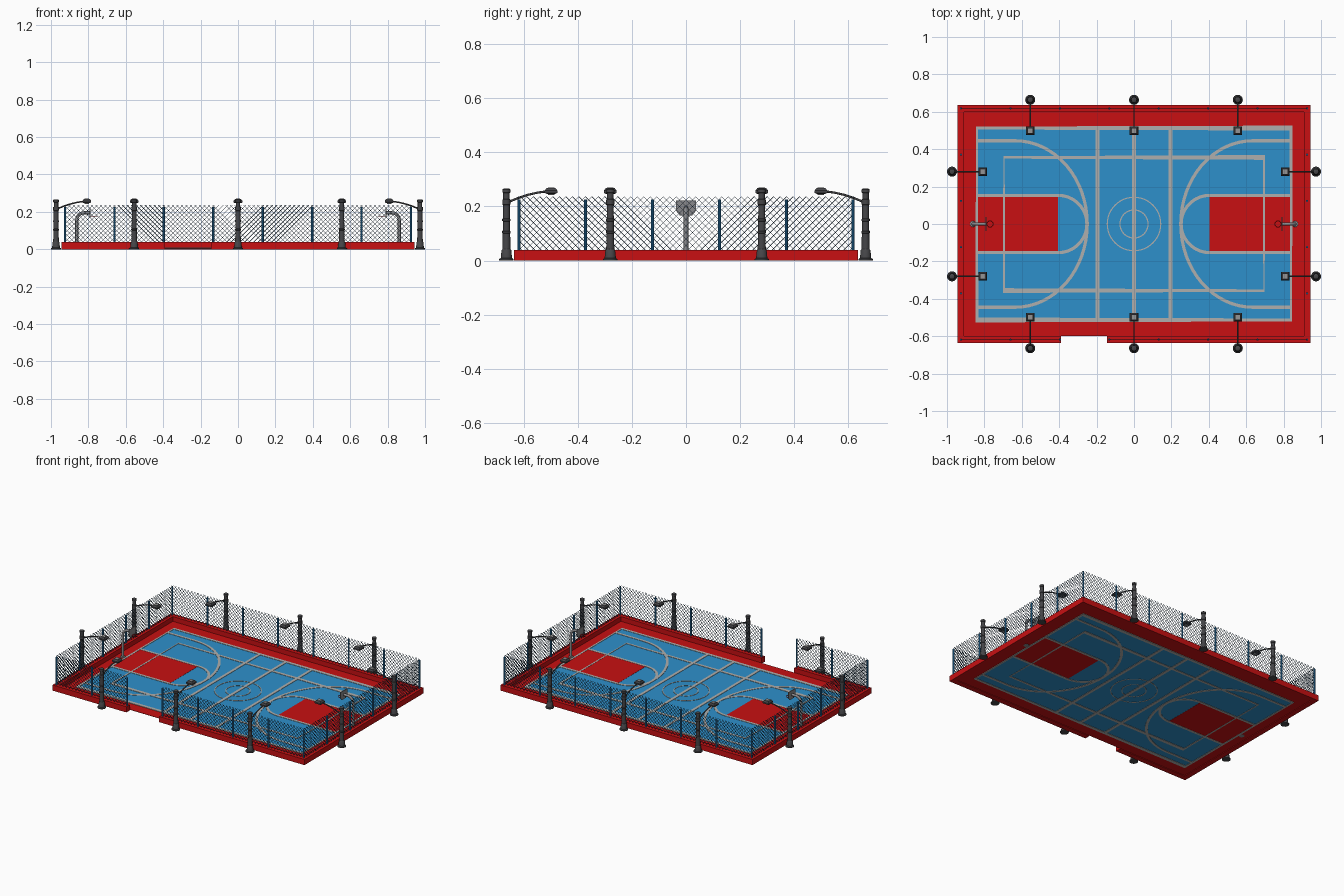
import bpy, bmesh
from math import sin, cos, pi, atan2
from mathutils import Vector, Matrix

if "Cube" in bpy.data.objects:
    bpy.data.objects.remove(bpy.data.objects["Cube"])


def material(name, rgb):
    m = bpy.data.materials.new(name)
    m.diffuse_color = (*rgb, 1)
    m.use_nodes = True
    m.node_tree.nodes["Principled BSDF"].inputs["Base Color"].default_value = m.diffuse_color
    return m


RED = material("red", (0.58, 0.005, 0.006))
BLUE = material("court_blue", (0.027, 0.28, 0.6))
LINE = material("line_grey", (0.43, 0.43, 0.42))
POST = material("post_blue", (0.02, 0.18, 0.42))
WIRE = material("wire", (0.02, 0.06, 0.11))
IRON = material("iron", (0.06, 0.06, 0.065))
STEEL = material("steel", (0.25, 0.25, 0.26))
LENS = material("lens", (0.3, 0.3, 0.3))


def add(name, bm, mat, smooth=False):
    bmesh.ops.recalc_face_normals(bm, faces=bm.faces)
    me = bpy.data.meshes.new(name)
    bm.to_mesh(me)
    bm.free()
    me.materials.append(mat)
    ob = bpy.data.objects.new(name, me)
    bpy.context.collection.objects.link(ob)
    if smooth:
        bpy.ops.object.select_all(action='DESELECT')
        bpy.context.view_layer.objects.active = ob
        ob.select_set(True)
        bpy.ops.object.shade_smooth_by_angle(angle=0.6)
    return ob


def box(bm, lo, hi):
    lo, hi = Vector(lo), Vector(hi)
    m = Matrix.Translation((lo + hi) / 2) @ Matrix.Diagonal((*(hi - lo), 1))
    bmesh.ops.create_cube(bm, size=1, matrix=m)


def lathe(bm, prof, n=16, at=(0, 0, 0)):
    rings = [[bm.verts.new((at[0] + r * cos(2 * pi * i / n), at[1] + r * sin(2 * pi * i / n), at[2] + z))
              for i in range(n)] for r, z in prof]
    for a, b in zip(rings, rings[1:]):
        for i in range(n):
            bm.faces.new((a[i], a[i - 1], b[i - 1], b[i]))
    bm.faces.new(rings[0])
    bm.faces.new(rings[-1])


def tube(name, pts, r, mat, cyclic=False):
    cu = bpy.data.curves.new(name, 'CURVE')
    cu.dimensions = '3D'
    cu.bevel_depth, cu.bevel_resolution, cu.use_fill_caps = r, 2, True
    sp = cu.splines.new('POLY')
    sp.points.add(len(pts) - 1)
    for p, co in zip(sp.points, pts):
        p.co = (*co, 1)
    sp.use_cyclic_u = cyclic
    sp.use_smooth = True
    cu.materials.append(mat)
    ob = bpy.data.objects.new(name, cu)
    bpy.context.collection.objects.link(ob)
    return ob


def copy(ob, name, m):
    c = bpy.data.objects.new(name, ob.data)
    c.matrix_world = m
    bpy.context.collection.objects.link(c)


# floor, court and keys: thin layers visible from above and below
FX, FY, Z = 0.908, 0.6, 0.005
for name, mat, rects, t in (
        ("floor", RED, [(-FX, -FY, FX, FY)], 0.001),
        ("court", BLUE, [(-0.84, -0.515, 0.84, 0.515)], 0.002),
        ("keys", RED, [(-0.84, -0.15, -0.405, 0.15), (0.405, -0.15, 0.84, 0.15)], 0.003)):
    bm = bmesh.new()
    for x0, y0, x1, y1 in rects:
        box(bm, (x0, y0, Z - t), (x1, y1, Z + t))
    add(name, bm, mat)

# court markings
bm = bmesh.new()


def ribbon(pts, w, closed=False):
    pts = [Vector((*p, Z)) for p in pts]
    n, rows = len(pts), []
    for i, p in enumerate(pts):
        a = pts[i - 1] if closed or i else p
        b = pts[(i + 1) % n] if closed or i < n - 1 else p
        d = (b - a).normalized()
        k = max((p - a).normalized().dot(d), 0.3) if a != p else 1
        s = Vector((-d.y, d.x, 0)) * (w / 2 / k)
        rows.append((bm.verts.new(p + s), bm.verts.new(p - s)))
    for i in range(n if closed else n - 1):
        a, b = rows[i], rows[(i + 1) % n]
        bm.faces.new((a[1], b[1], b[0], a[0]))


def arc(cx, rx, ry, a0, a1, n=32):
    return [(cx + rx * cos(a0 + (a1 - a0) * i / n), ry * sin(a0 + (a1 - a0) * i / n)) for i in range(n + 1)]


def rect(x, y):
    return [(-x, -y), (x, -y), (x, y), (-x, y)]


ribbon(rect(0.84, 0.513), 0.016, True)
ribbon(rect(0.695, 0.356), 0.013, True)
for x in (-0.195, 0, 0.195):
    ribbon([(x, -0.513), (x, 0.513)], 0.02)
for r in (0.075, 0.143):
    ribbon(arc(0, r, r, 0, 2 * pi, 48)[:-1], 0.006, True)
for s in (-1, 1):
    for end, cx, rx, ry in ((0.84, 0.635, 0.385, 0.445), (0.84, 0.405, 0.153, 0.153)):
        path = [(-end, -ry)] + arc(-cx, rx, ry, -pi / 2, pi / 2) + [(-end, ry)]
        ribbon([(s * x, s * y) for x, y in path], 0.017)
ob = add("court_lines", bm, LINE)
mod = ob.modifiers.new("thickness", 'SOLIDIFY')
mod.thickness, mod.offset = 0.008, 0

# kerb with an entrance gap at the front
bm = bmesh.new()
OX, OY, H = 0.943, 0.636, 0.038
box(bm, (-OX, FY, 0), (OX, OY, H))
box(bm, (-OX, -OY, 0), (-0.39, -FY, H))
box(bm, (-0.145, -OY, 0), (OX, -FY, H))
for s in (-1, 1):
    xs = sorted((s * FX, s * OX))
    box(bm, (xs[0], -FY, 0), (xs[1], FY, H))
add("kerb", bm, RED)

# fence posts
PX, PY, TOP = 0.925, 0.618, 0.237
spots = [(-PX + 2 * PX * i / 7, s * PY) for i in range(8) for s in (-1, 1)]
spots += [(s * PX, -PY + 2 * PY * i / 5) for i in range(1, 5) for s in (-1, 1)]
bm = bmesh.new()
for x, y in spots:
    lathe(bm, [(0.006, 0.03), (0.006, 0.226)], 10, (x, y, 0))
add("fence_posts", bm, POST, True)

# chain link: two families of diagonal wires clipped to each run
bm = bmesh.new()


def wire(a, b, t=0.0018):
    d = b - a
    m = Matrix.Translation((a + b) / 2) @ d.to_track_quat('Z', 'Y').to_matrix().to_4x4()
    bmesh.ops.create_cube(bm, size=1, matrix=m @ Matrix.Diagonal((t, t, d.length, 1)))


def chain_link(a, b, pitch=0.024):
    a, b = Vector((*a, H)), Vector((*b, H))
    length, h = (b - a).length, TOP - H
    for p, q in ((a, b), (b, a)):
        d = (q - p).normalized()
        for i in range(int(-h / pitch), int(length / pitch) + 1):
            u = i * pitch
            t0, t1 = max(0, -u), min(h, length - u)
            if t1 - t0 > 0.003:
                wire(p + d * (u + t0) + Vector((0, 0, t0)), p + d * (u + t1) + Vector((0, 0, t1)))


g0, g1 = -PX + 4 * PX / 7, -PX + 6 * PX / 7
for a, b in (((-PX, PY), (PX, PY)), ((-PX, -PY), (g0, -PY)), ((g1, -PY), (PX, -PY)),
             ((-PX, -PY), (-PX, PY)), ((PX, -PY), (PX, PY))):
    chain_link(a, b)
add("fence_mesh", bm, WIRE)

# street lamp parts, arm along +x
bm = bmesh.new()
lathe(bm, [(0.027, 0), (0.027, 0.005), (0.021, 0.009), (0.018, 0.038), (0.015, 0.042), (0.014, 0.1),
           (0.016, 0.102), (0.016, 0.108), (0.0135, 0.11), (0.013, 0.145), (0.0155, 0.147), (0.0155, 0.153),
           (0.013, 0.155), (0.0125, 0.205), (0.015, 0.207), (0.015, 0.225), (0.012, 0.227),
           (0.012, 0.25), (0.015, 0.252), (0.015, 0.263), (0.01, 0.266)])
pole = add("lamp_pole", bm, IRON, True)
arm = tube("lamp_arm", [(0.005, 0, 0.215), (0.04, 0, 0.23), (0.08, 0, 0.243), (0.115, 0, 0.251), (0.15, 0, 0.256)],
           0.004, IRON)
bm = bmesh.new()
lathe(bm, [(0.022, 0.246), (0.033, 0.25), (0.033, 0.259), (0.022, 0.269)], 4)
bmesh.ops.rotate(bm, verts=bm.verts, matrix=Matrix.Rotation(pi / 4, 3, 'Z'))
bmesh.ops.translate(bm, verts=bm.verts, vec=(0.165, 0, 0))
head = add("lamp_head", bm, IRON)
bm = bmesh.new()
box(bm, (0.153, -0.012, 0.243), (0.177, 0.012, 0.2705))
lens = add("lamp_lens", bm, LENS)

# ten lamps around the court, arms pointing inward
lamps = [(x, s * 0.664) for x in (-0.555, 0, 0.555) for s in (-1, 1)]
lamps += [(s * 0.973, y) for y in (-0.28, 0.28) for s in (-1, 1)]
for i, (x, y) in enumerate(lamps):
    ang = atan2(-y, 0) if abs(y) > 0.5 else atan2(0, -x)
    m = Matrix.Translation((x, y, 0)) @ Matrix.Rotation(ang, 4, 'Z')
    for ob in (pole, arm, head, lens):
        if i:
            copy(ob, f"{ob.name}_{i}", m)
        else:
            ob.matrix_world = m

# basketball hoop at the left end, facing +x
goose = [(-0.862, 0, Z)] + [(-0.822 - 0.04 * cos(a * pi / 16), 0, 0.155 + 0.04 * sin(a * pi / 16)) for a in range(9)]
goose += [(-0.792, 0, 0.195)]
hoop = [tube("hoop_pole", goose, 0.0085, STEEL)]
bm = bmesh.new()
outline = [(-0.037, 0.222), (0.037, 0.222), (0.037, 0.184), (0.022, 0.166), (-0.022, 0.166), (-0.037, 0.184)]
f = bm.faces.new([bm.verts.new((-0.794, y, z)) for y, z in outline])
ext = bmesh.ops.extrude_face_region(bm, geom=[f])
bmesh.ops.translate(bm, verts=[v for v in ext['geom'] if isinstance(v, bmesh.types.BMVert)], vec=(0.005, 0, 0))
hoop.append(add("backboard", bm, STEEL))
hoop.append(tube("hoop_rim", [(x, y, 0.176) for x, y in arc(-0.77, 0.017, 0.017, 0, 2 * pi, 24)[:-1]],
                 0.002, RED, True))
bm = bmesh.new()
lathe(bm, [(0.017, 0.002), (0.015, 0.012), (0.009, 0.014)], 16, (-0.862, 0, 0))
hoop.append(add("hoop_foot", bm, STEEL))
for ob in hoop:
    copy(ob, ob.name + "_right", Matrix.Rotation(pi, 4, 'Z'))
